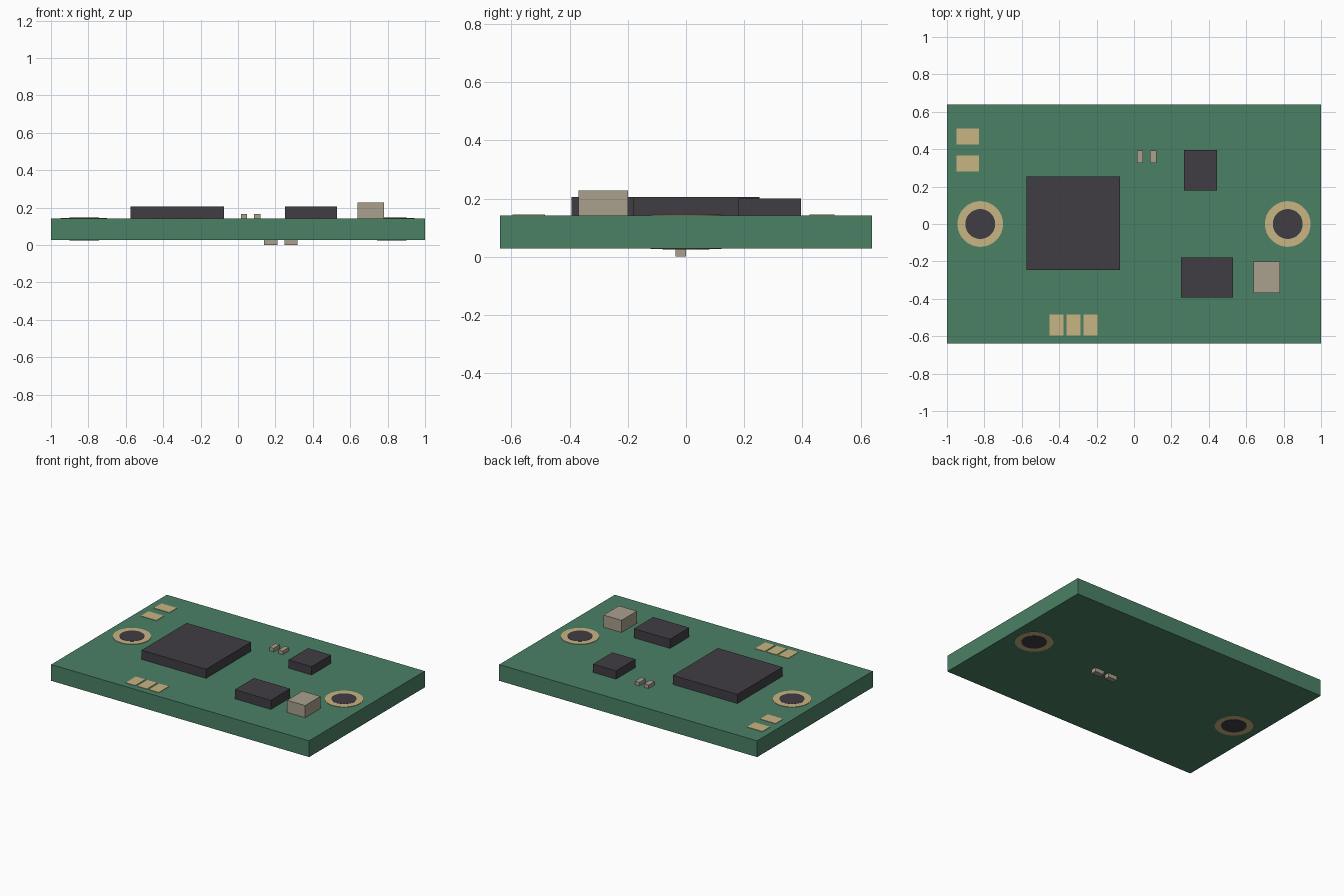
import bpy, bmesh

cube = bpy.data.objects.get("Cube")
if cube:
    bpy.data.objects.remove(cube, do_unlink=True)


def material(name, rgb):
    m = bpy.data.materials.new(name)
    m.use_nodes = True
    m.diffuse_color = (*rgb, 1)
    m.node_tree.nodes["Principled BSDF"].inputs["Base Color"].default_value = (*rgb, 1)
    return m


green = material("board green", (0.07, 0.22, 0.13))
gold = material("pad gold", (0.58, 0.46, 0.23))
black = material("chip black", (0.052, 0.048, 0.056))
tan = material("terminal tan", (0.40, 0.35, 0.27))


def add_object(name, bm, mat):
    bmesh.ops.recalc_face_normals(bm, faces=bm.faces)
    mesh = bpy.data.meshes.new(name)
    bm.to_mesh(mesh)
    bm.free()
    mesh.materials.append(mat)
    ob = bpy.data.objects.new(name, mesh)
    bpy.context.collection.objects.link(ob)
    return ob


def box(name, x, y, z, mat):
    """Box from (low, high) ranges on each axis."""
    bm = bmesh.new()
    bmesh.ops.create_cube(bm, size=1)
    for v in bm.verts:
        for i, (lo, hi) in enumerate((x, y, z)):
            v.co[i] = hi if v.co[i] > 0 else lo
    return add_object(name, bm, mat)


def tube(name, x, inner, outer, z, mat, sides=48):
    """Upright disc, or a ring when inner is above zero."""
    bm = bmesh.new()
    radii = (inner, outer) if inner else (outer,)
    loops = []
    for r in radii:
        loops.append([bmesh.ops.create_circle(bm, segments=sides, radius=r)["verts"]])
    if inner:
        bmesh.ops.bridge_loops(bm, edges=bm.edges[:])
    else:
        bm.faces.new(bm.verts[:])
    ext = bmesh.ops.extrude_face_region(bm, geom=bm.faces[:], use_keep_orig=True)
    top = {g for g in ext["geom"] if isinstance(g, bmesh.types.BMVert)}
    for v in bm.verts:
        v.co.x += x
        v.co.z = z[1] if v in top else z[0]
    ob = add_object(name, bm, mat)
    bpy.ops.object.select_all(action="DESELECT")
    ob.select_set(True)
    bpy.context.view_layer.objects.active = ob
    bpy.ops.object.shade_smooth_by_angle()
    return ob


BOTTOM, TOP = 0.028, 0.142
PAD = TOP + 0.003

# Circuit board
box("board", (-1, 1), (-0.64, 0.64), (BOTTOM, TOP), green)

# Chips
box("main_chip", (-0.575, -0.075), (-0.247, 0.253), (TOP, 0.206), black)
box("rear_chip", (0.266, 0.445), (0.18, 0.395), (TOP, 0.2), black)
box("front_chip", (0.25, 0.53), (-0.393, -0.18), (TOP, 0.206), black)
box("capacitor", (0.64, 0.78), (-0.37, -0.2), (TOP, 0.227), tan)

# Small terminals above and below the board
for i, x in enumerate((0.015, 0.086)):
    box(f"top_terminal_{i}", (x, x + 0.034), (0.325, 0.393), (TOP, 0.167), tan)
for i, x in enumerate((0.14, 0.248)):
    box(f"bottom_terminal_{i}", (x, x + 0.07), (-0.036, 0), (0, BOTTOM), tan)

# Gold contact pads
for i, y in enumerate((0.28, 0.425)):
    box(f"side_pad_{i}", (-0.95, -0.83), (y, y + 0.085), (TOP, PAD), gold)
for i, x in enumerate((-0.453, -0.362, -0.271)):
    box(f"front_pad_{i}", (x, x + 0.075), (-0.597, -0.485), (TOP, PAD), gold)

# Mounting holes: gold rings on both faces around a dark plug
for side, x in (("right", -0.822), ("left", 0.822)):
    tube(f"{side}_top_ring", x, 0.08, 0.122, (TOP, PAD), gold)
    tube(f"{side}_bottom_ring", x, 0.08, 0.122, (BOTTOM - 0.002, BOTTOM), gold)
    tube(f"{side}_hole_plug", x, 0, 0.08, (BOTTOM - 0.004, PAD + 0.001), black)
